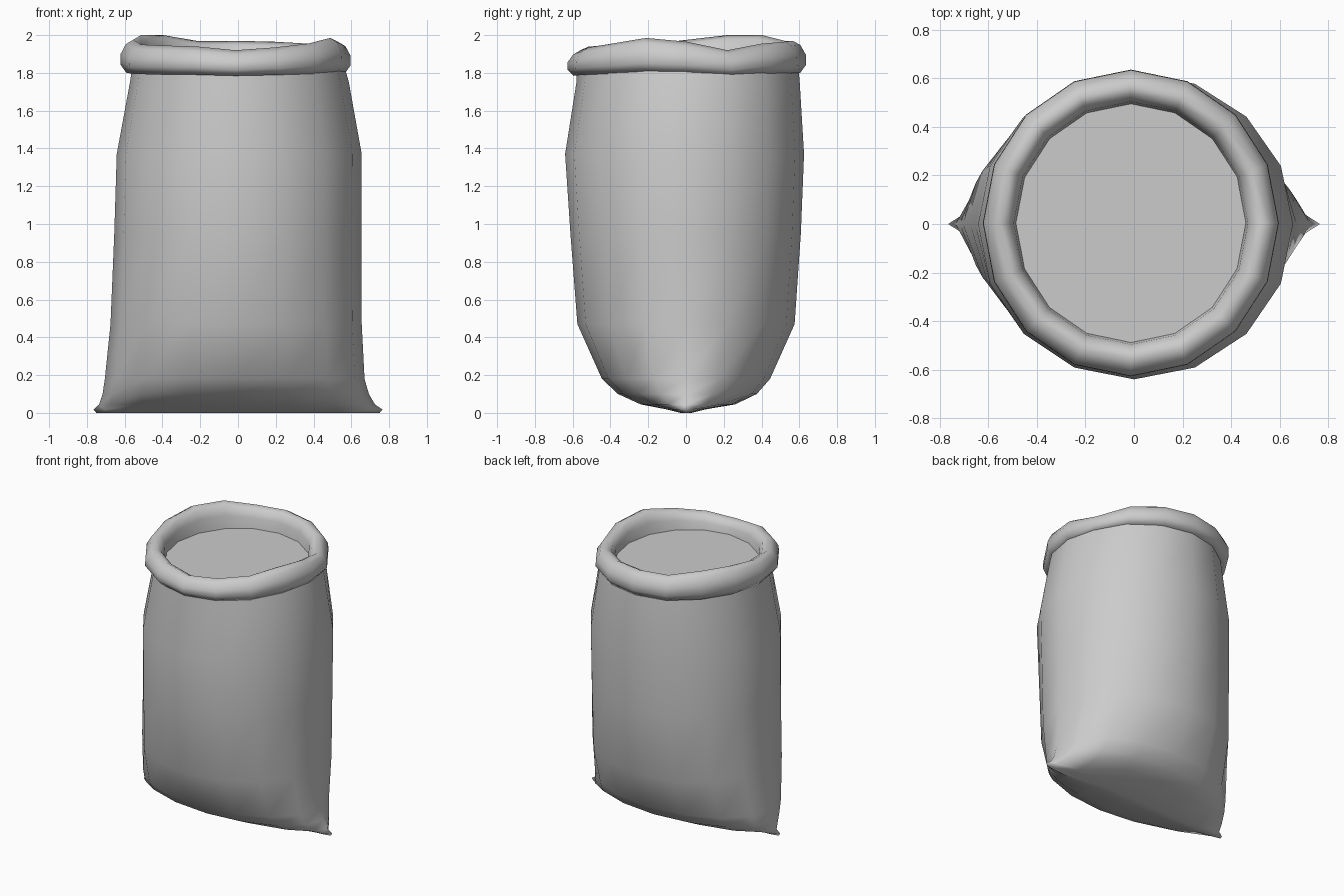
import bpy, bmesh, math

if "Cube" in bpy.data.objects:
    bpy.data.objects.remove(bpy.data.objects["Cube"])

N = 16
ANG = [2 * math.pi * i / N for i in range(N)]


def loft(name, rings, cap_start=False, cap_end=False):
    """Skin a stack of rings (lists of N points) into one smooth object."""
    bm = bmesh.new()
    vs = [[bm.verts.new(p) for p in ring] for ring in rings]
    for a, b in zip(vs, vs[1:]):
        for i in range(N):
            j = (i + 1) % N
            bm.faces.new((a[i], a[j], b[j], b[i]))
    if cap_start:
        bm.faces.new(vs[0][::-1])
    if cap_end:
        bm.faces.new(vs[-1])
    me = bpy.data.meshes.new(name)
    bm.to_mesh(me)
    bm.free()
    for p in me.polygons:
        p.use_smooth = True
    ob = bpy.data.objects.new(name, me)
    bpy.context.collection.objects.link(ob)
    return ob


def oval(z, left, right, front, back):
    """Oval ring with a separate extent on each of the four sides."""
    return [((right if math.cos(t) > 0 else left) * math.cos(t),
             (back if math.sin(t) > 0 else front) * math.sin(t), z) for t in ANG]


# Sack body: pinched flat seam at the bottom with two pointed ears
body = [
    (0.000, .750, .750, .030, .030),
    (0.018, .765, .765, .100, .100),
    (0.045, .735, .725, .240, .260),
    (0.100, .717, .693, .360, .375),
    (0.180, .705, .670, .445, .445),
    (0.470, .675, .655, .575, .575),
    (0.950, .655, .653, .612, .608),
    (1.370, .642, .655, .640, .625),
    (1.750, .572, .587, .580, .602),
    (1.830, .560, .565, .580, .595),
]
loft("sack_body", [oval(*r) for r in body], cap_start=True)

# Rolled rim: a folded-over lip with an uneven top
WAVE = [.01, -.035, 0, .01, .015, .015, .045, .045,
        .02, -.005, -.01, -.015, -.035, -.02, 0, .03]
profile = [(.550, 1.815, .2), (.600, 1.795, .3), (.632, 1.835, .5), (.630, 1.885, .8),
           (.602, 1.932, 1), (.562, 1.955, 1), (.522, 1.935, 1), (.500, 1.890, .6),
           (.488, 1.800, 0)]
rim = [[(-.013 + .965 * r * math.cos(t), .004 + r * math.sin(t), z + k * w)
        for t, w in zip(ANG, WAVE)] for r, z, k in profile]
loft("rolled_rim", rim)

# Contents: flat surface filling the mouth
loft("sack_filling", [oval(1.80, .51, .51, .51, .52), oval(1.825, .49, .49, .495, .505)],
     cap_end=True)
bpy.data.objects["sack_filling"].data.polygons[-1].use_smooth = False
